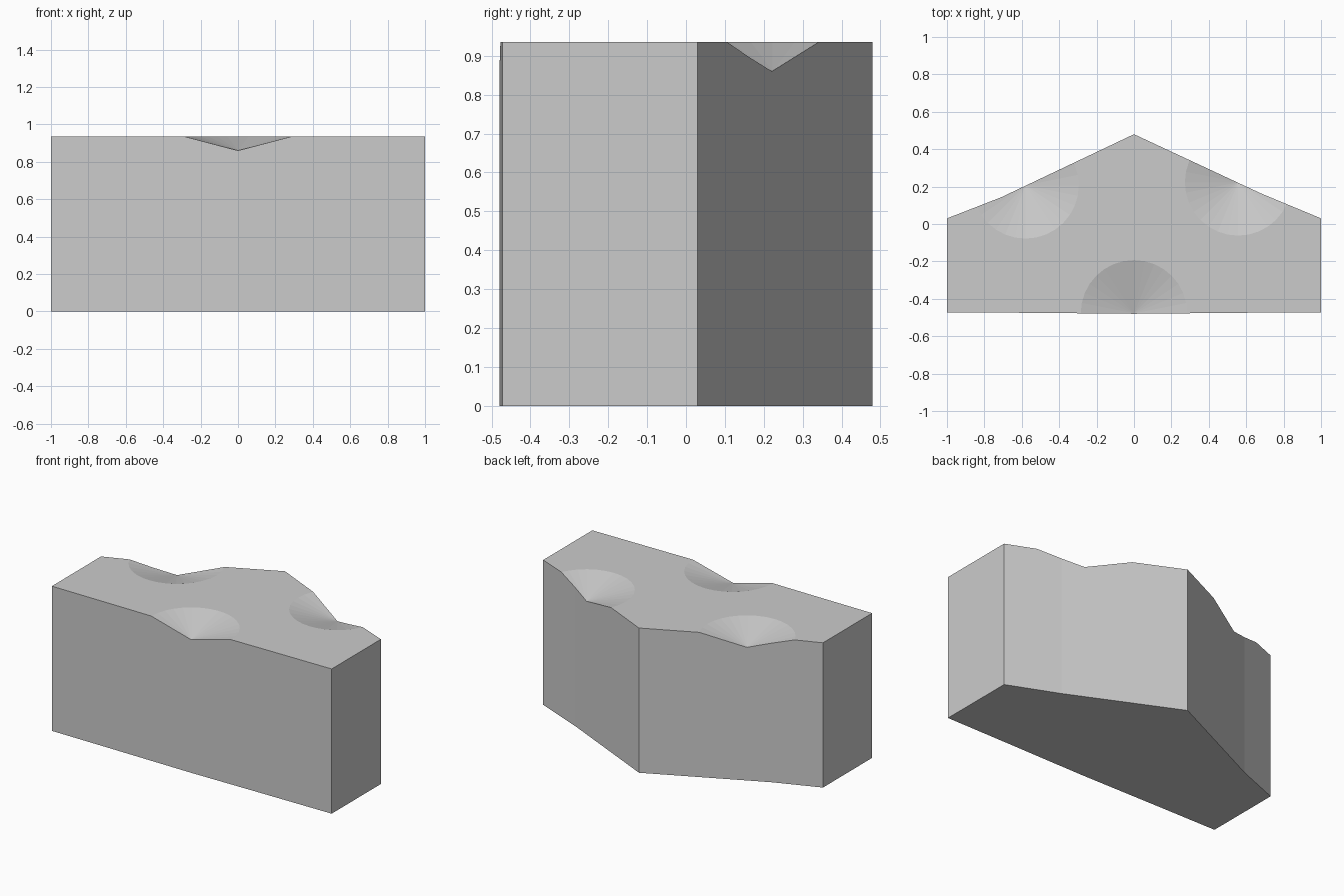
import bpy
import bmesh

if "Cube" in bpy.data.objects:
    bpy.data.objects.remove(bpy.data.objects["Cube"])

HEIGHT = 0.935
DENT_DEPTH = 0.075
DENT_RADIUS = 0.285

# Pentagonal outline with slightly bent sides
OUTLINE = [(-1, -0.472), (-0.54, -0.475), (0, -0.48), (0.53, -0.475), (1, -0.472),
           (1, 0.03), (0.68, 0.163), (0, 0.48), (-0.71, 0.143), (-1, 0.03)]
# Dent tips, each on the middle of a long side
DENTS = [(0, -0.478), (0.557, 0.223), (-0.58, 0.207)]


def add_object(name, bm):
    mesh = bpy.data.meshes.new(name)
    bm.to_mesh(mesh)
    bm.free()
    obj = bpy.data.objects.new(name, mesh)
    bpy.context.collection.objects.link(obj)
    return obj


# Block body
bm = bmesh.new()
base = bm.faces.new([bm.verts.new((x, y, 0)) for x, y in OUTLINE])
top = bmesh.ops.extrude_face_region(bm, geom=[base])["geom"]
bmesh.ops.translate(bm, vec=(0, 0, HEIGHT),
                    verts=[v for v in top if isinstance(v, bmesh.types.BMVert)])
bmesh.ops.recalc_face_normals(bm, faces=bm.faces)
block = add_object("block", bm)

# Shallow conical dents cut into the top
bpy.context.view_layer.objects.active = block
for x, y in DENTS:
    bm = bmesh.new()
    scale = 1.4
    bmesh.ops.create_cone(bm, cap_ends=True, segments=32, radius1=0,
                          radius2=DENT_RADIUS * scale, depth=DENT_DEPTH * scale)
    bmesh.ops.remove_doubles(bm, verts=bm.verts, dist=0.0001)
    bmesh.ops.recalc_face_normals(bm, faces=bm.faces)
    bmesh.ops.translate(bm, verts=bm.verts,
                        vec=(x, y, HEIGHT - DENT_DEPTH + DENT_DEPTH * scale / 2))
    cutter = add_object("dent_cutter", bm)
    cutter.hide_render = True
    mod = block.modifiers.new("dent", 'BOOLEAN')
    mod.operation = 'DIFFERENCE'
    mod.solver = 'EXACT'
    mod.object = cutter
    bpy.ops.object.modifier_apply(modifier=mod.name)
    bpy.data.objects.remove(cutter)
